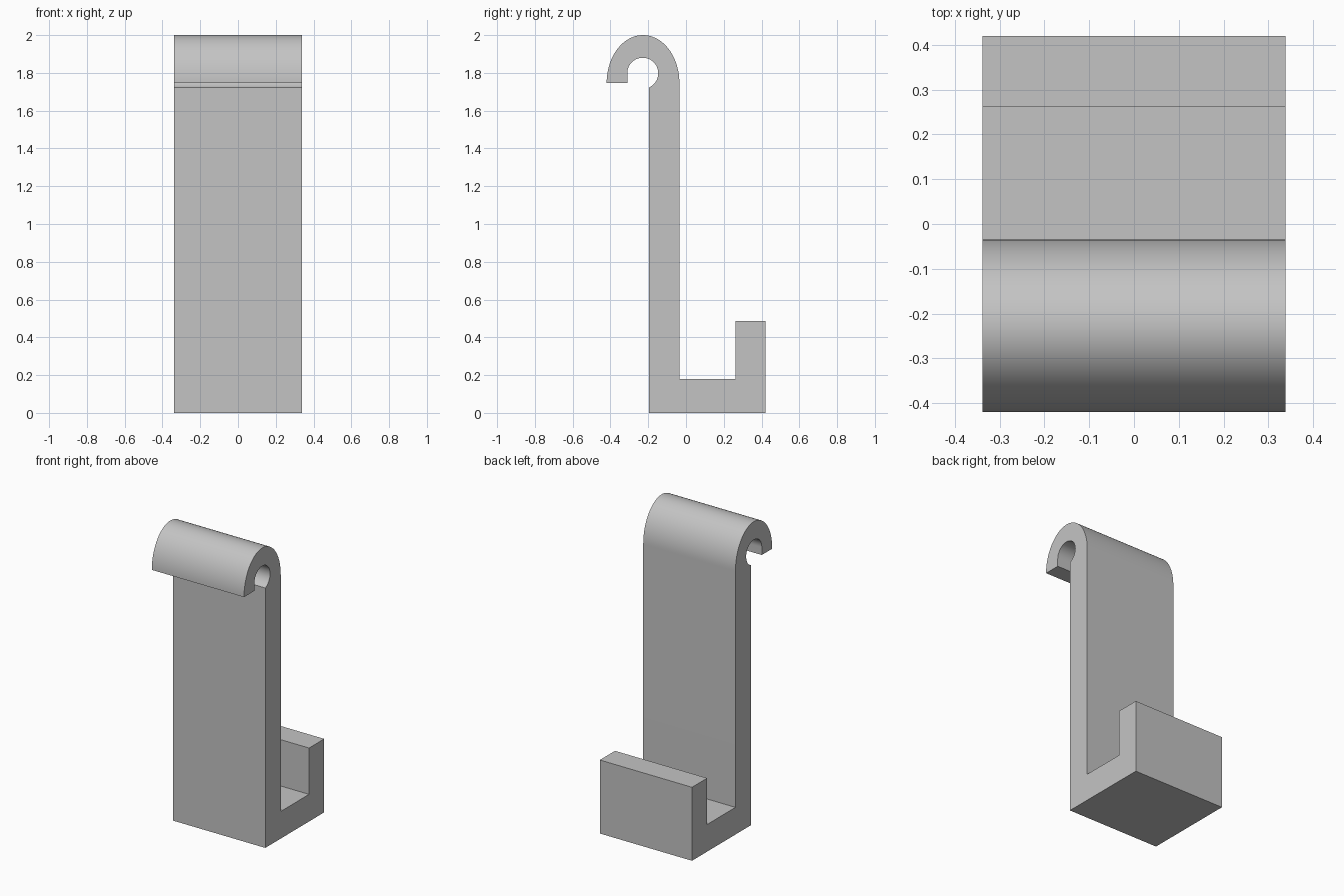
import bpy, bmesh
from math import cos, sin, radians

cube = bpy.data.objects.get("Cube")
if cube:
    bpy.data.objects.remove(cube, do_unlink=True)

HALF_WIDTH = 0.338

grey = bpy.data.materials.new("plain grey")
grey.use_nodes = True
colour = (0.55, 0.55, 0.55, 1)
grey.diffuse_color = colour
grey.node_tree.nodes["Principled BSDF"].inputs["Base Color"].default_value = colour


def arc(cy, cz, ry, rz, start, end, steps):
    """Points along an elliptical arc in the side plane."""
    angles = [radians(start + (end - start) * i / steps) for i in range(steps + 1)]
    return [(cy + ry * cos(a), cz + rz * sin(a)) for a in angles]


# Side profile: tray and lip, back of stem, outer curl, hook tip, inner bore
profile = [(-0.197, 0), (0.42, 0), (0.42, 0.487), (0.261, 0.487),
           (0.261, 0.18), (-0.035, 0.18)]
profile += arc(-0.2275, 1.747, 0.1925, 0.253, 0, 180, 48)
profile += [(-0.311, 1.747)]
profile += arc(-0.229, 1.798, 0.082, 0.082, 180, -67, 40)

# Extrude the profile across the width
bm = bmesh.new()
face = bm.faces.new([bm.verts.new((-HALF_WIDTH, y, z)) for y, z in profile])
result = bmesh.ops.extrude_face_region(bm, geom=[face])
moved = [v for v in result["geom"] if isinstance(v, bmesh.types.BMVert)]
bmesh.ops.translate(bm, verts=moved, vec=(2 * HALF_WIDTH, 0, 0))
bmesh.ops.recalc_face_normals(bm, faces=bm.faces)
mesh = bpy.data.meshes.new("hanging_hook")
bm.to_mesh(mesh)
bm.free()
mesh.materials.append(grey)

hook = bpy.data.objects.new("hanging_hook", mesh)
bpy.context.collection.objects.link(hook)
bpy.ops.object.select_all(action="DESELECT")
hook.select_set(True)
bpy.context.view_layer.objects.active = hook
bpy.ops.object.shade_smooth_by_angle(angle=radians(30))
